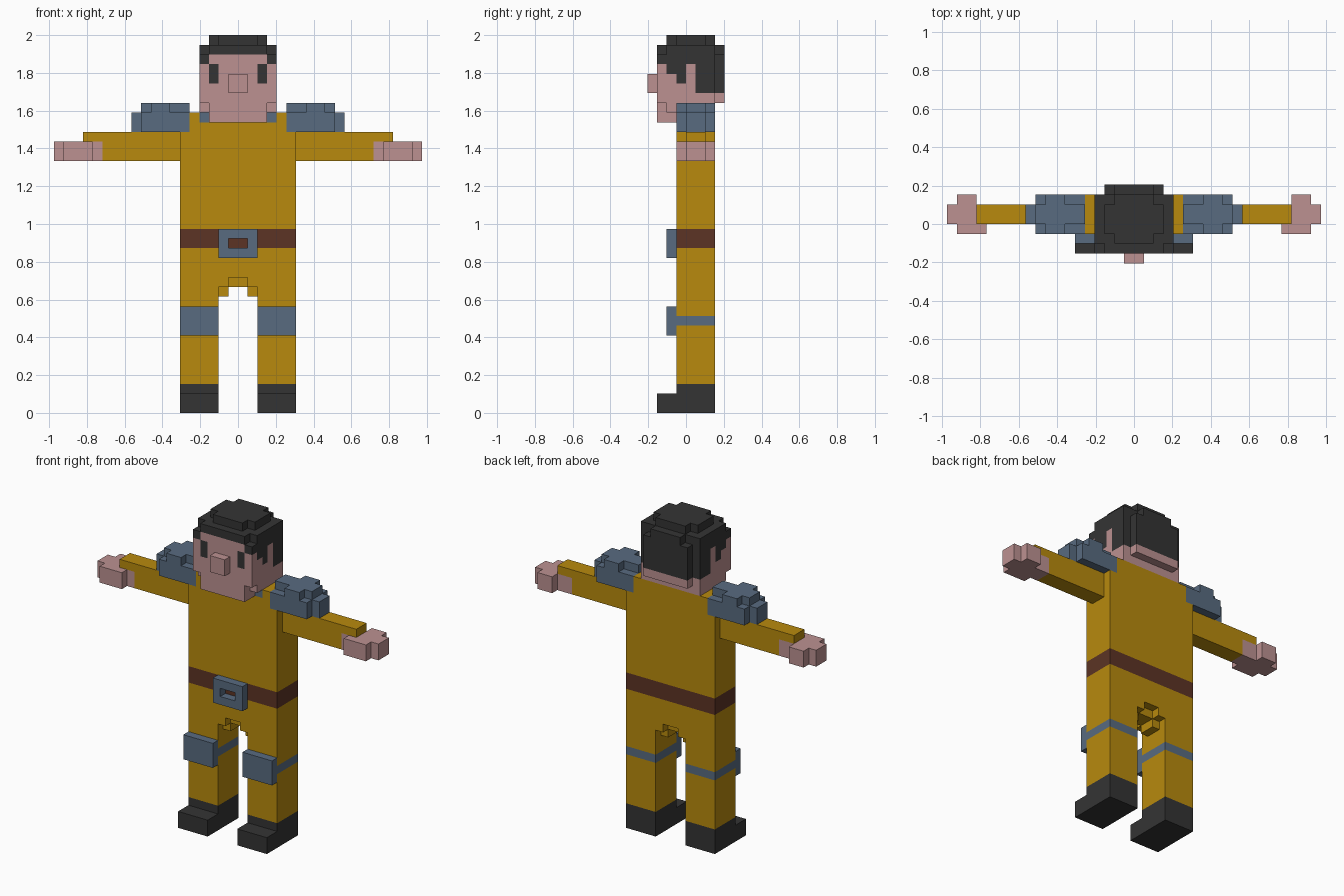
import bpy
import bmesh
import math
from mathutils import Vector

if "Cube" in bpy.data.objects:
    bpy.data.objects.remove(bpy.data.objects["Cube"], do_unlink=True)

U = 2 / 39  # edge of one block

COLOURS = {
    "gold_cloth": (0.479, 0.254, 0.004),
    "skin": (0.503, 0.283, 0.283),
    "steel_blue": (0.098, 0.147, 0.216),
    "charcoal": (0.034, 0.034, 0.034),
    "brown_leather": (0.107, 0.034, 0.018),
}
materials = {}
for name, rgb in COLOURS.items():
    m = bpy.data.materials.new(name)
    m.use_nodes = True
    m.diffuse_color = (*rgb, 1)
    m.node_tree.nodes["Principled BSDF"].inputs["Base Color"].default_value = (*rgb, 1)
    materials[name] = m

cells = {}  # block position -> (part, colour)


def box(part, colour, x, y, z):
    """Fill a range of blocks; later boxes replace earlier ones."""
    for i in range(*x):
        for j in range(*y):
            for k in range(*z):
                cells[i, j, k] = (part, colour)


def pair(part, colour, x, y, z):
    """Fill a range on the left (+x) and its mirror on the right."""
    box("left_" + part, colour, x, y, z)
    box("right_" + part, colour, (-x[1], -x[0]), y, z)


def both(part, colour, x, y, z):
    """Fill a range and its mirror within one part."""
    box(part, colour, x, y, z)
    box(part, colour, (-x[1], -x[0]), y, z)


# Legs, shoes, knee straps and pads
pair("leg", "gold_cloth", (2, 6), (-1, 3), (3, 13))
pair("shoe", "charcoal", (2, 6), (-1, 3), (0, 3))
pair("shoe", "charcoal", (2, 6), (-3, -1), (0, 2))
pair("knee_pad", "steel_blue", (2, 6), (-1, 3), (9, 10))
pair("knee_pad", "steel_blue", (2, 6), (-2, -1), (8, 11))

# Torso with a stepped arch between the legs
box("torso", "gold_cloth", (-6, 6), (-1, 3), (14, 31))
both("torso", "gold_cloth", (1, 6), (-1, 3), (13, 14))
box("torso", "gold_cloth", (-1, 1), (0, 2), (13, 14))
both("torso", "gold_cloth", (1, 2), (0, 2), (12, 13))
both("torso", "steel_blue", (3, 4), (-1, 0), (30, 31))

# Belt and open buckle
box("belt", "brown_leather", (-6, 6), (-1, 3), (17, 19))
both("buckle", "steel_blue", (1, 2), (-2, -1), (16, 19))
box("buckle", "steel_blue", (-1, 1), (-2, -1), (16, 17))
box("buckle", "steel_blue", (-1, 1), (-2, -1), (18, 19))

# Arms and hands
pair("arm", "gold_cloth", (6, 16), (0, 2), (26, 29))
pair("hand", "skin", (14, 19), (0, 2), (26, 28))
pair("hand", "skin", (16, 18), (-1, 3), (26, 28))
pair("hand", "skin", (15, 16), (-1, 0), (26, 28))

# Shoulder pads
pair("shoulder_pad", "steel_blue", (5, 10), (-1, 3), (29, 31))
pair("shoulder_pad", "steel_blue", (10, 11), (0, 2), (29, 31))
pair("shoulder_pad", "steel_blue", (5, 10), (0, 2), (31, 32))
pair("shoulder_pad", "steel_blue", (7, 9), (-1, 3), (31, 32))

# Head, chin, nose and eyes
box("head", "skin", (-4, 4), (-3, 3), (32, 37))
box("head", "skin", (-4, 4), (-2, 3), (31, 32))
box("head", "skin", (-3, 3), (-3, -2), (31, 32))
box("head", "skin", (-3, 3), (-3, -1), (30, 31))
box("head", "skin", (-3, 3), (3, 4), (32, 33))
box("nose", "skin", (-1, 1), (-4, -3), (33, 35))
both("eyes", "charcoal", (2, 3), (-3, -2), (34, 36))

# Hair: jagged sides, back and crown; each side column is (y, lowest z)
for y, low in ((-3, 36), (-2, 35), (-1, 34), (0, 36), (1, 33), (2, 33)):
    both("hair", "charcoal", (3, 4), (y, y + 1), (low, 37))
box("hair", "charcoal", (-3, 3), (3, 4), (33, 37))
box("hair", "charcoal", (-4, 4), (-2, 3), (37, 38))
box("hair", "charcoal", (-3, 3), (-3, -2), (37, 38))
box("hair", "charcoal", (-2, 2), (3, 4), (37, 38))
box("hair", "charcoal", (-3, 3), (-1, 2), (38, 39))
box("hair", "charcoal", (-2, 2), (-2, 3), (38, 39))

# Turn each part into a mesh made of its exposed block sides
for part in sorted({p for p, _ in cells.values()}):
    mesh = bpy.data.meshes.new(part)
    bm = bmesh.new()
    slots = []
    for pos, (owner, colour) in cells.items():
        if owner != part:
            continue
        if colour not in slots:
            slots.append(colour)
            mesh.materials.append(materials[colour])
        centre = Vector(pos) + Vector((0.5, 0.5, 0.5))
        for axis in range(3):
            for sign in (-1, 1):
                step = [0, 0, 0]
                step[axis] = sign
                if tuple(a + b for a, b in zip(pos, step)) in cells:
                    continue
                n = Vector(step)
                a = Vector([1.0 if i == (axis + 1) % 3 else 0.0 for i in range(3)])
                b = n.cross(a)
                corners = (-a - b, a - b, a + b, b - a)
                face = bm.faces.new([bm.verts.new((centre + (n + c) / 2) * U) for c in corners])
                face.material_index = slots.index(colour)
    bmesh.ops.remove_doubles(bm, verts=bm.verts[:], dist=U / 100)
    bmesh.ops.dissolve_limit(bm, angle_limit=math.radians(1), verts=bm.verts[:],
                             edges=bm.edges[:], delimit={'MATERIAL'})
    bm.to_mesh(mesh)
    bm.free()
    bpy.context.scene.collection.objects.link(bpy.data.objects.new(part, mesh))
